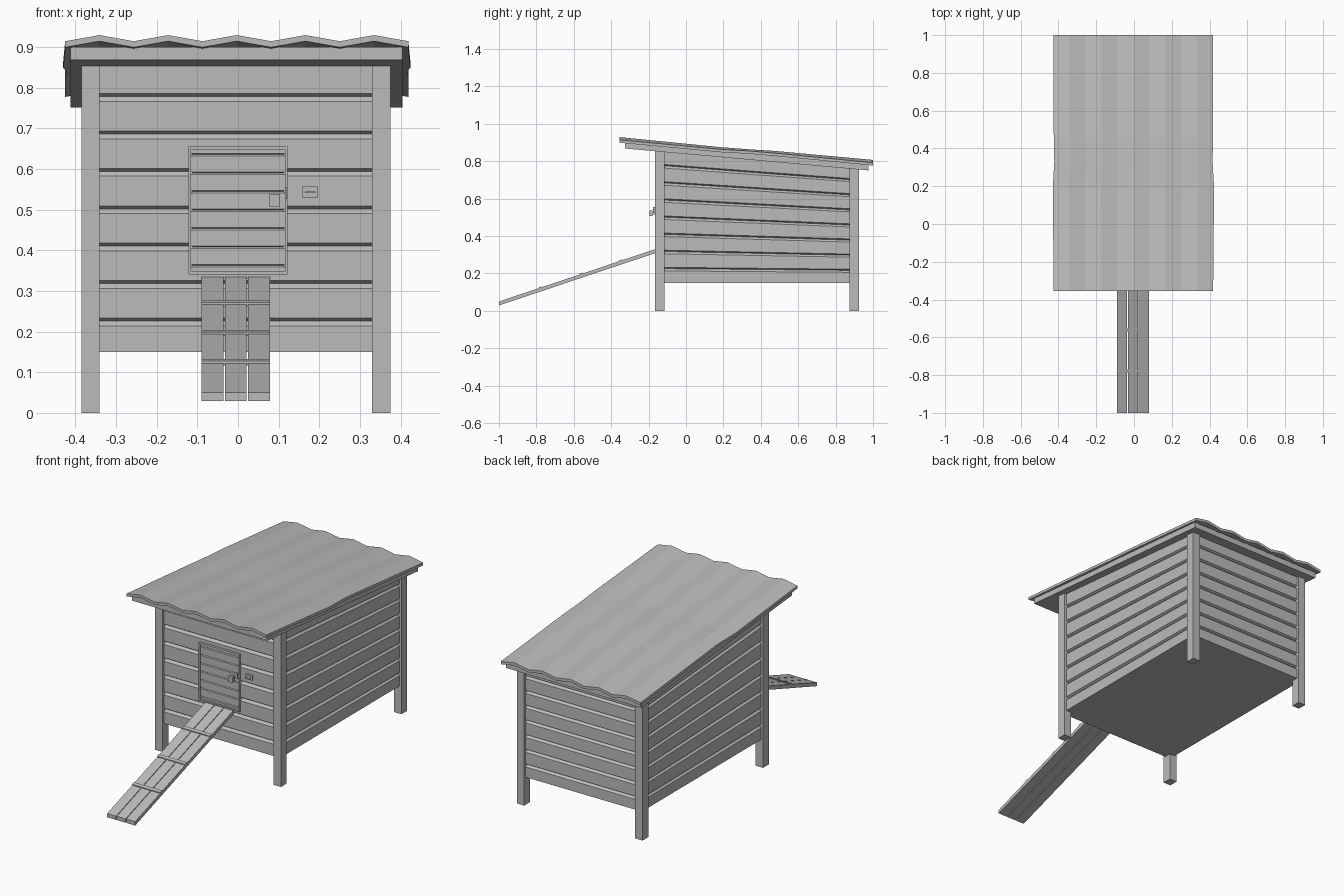
import bpy
import bmesh

cube = bpy.data.objects.get("Cube")
if cube:
    bpy.data.objects.remove(cube, do_unlink=True)

grey = bpy.data.materials.new("weathered grey")
grey.use_nodes = True
grey.diffuse_color = (0.5, 0.5, 0.5, 1)
grey.node_tree.nodes["Principled BSDF"].inputs["Base Color"].default_value = (0.5, 0.5, 0.5, 1)


def finish(name, bm):
    bmesh.ops.recalc_face_normals(bm, faces=bm.faces)
    mesh = bpy.data.meshes.new(name)
    bm.to_mesh(mesh)
    bm.free()
    mesh.materials.append(grey)
    obj = bpy.data.objects.new(name, mesh)
    bpy.context.collection.objects.link(obj)
    return obj


def loft(name, rings):
    """Skin a stack of equal point rings and cap both ends."""
    bm = bmesh.new()
    loops = [[bm.verts.new(p) for p in ring] for ring in rings]
    n = len(loops[0])
    for a, b in zip(loops, loops[1:]):
        for i in range(n):
            j = (i + 1) % n
            bm.faces.new((a[i], a[j], b[j], b[i]))
    bm.faces.new(loops[0])
    bm.faces.new(loops[-1])
    return finish(name, bm)


def slab(name, x, y, z, slope=0.0):
    """Box whose top and bottom may climb along y."""
    rise = slope * (y[1] - y[0])
    return loft(name, [[(x[0], y[0], h), (x[1], y[0], h),
                        (x[1], y[1], h + rise), (x[0], y[1], h + rise)] for h in z])


def boarded_block(name, x, y, z, grooves, depth, width, fall=0.0):
    """Block with V grooves all round; fall lowers the back toward the top."""
    levels = [(z[0], 0)]
    for g in grooves:
        levels += [(g - width, 0), (g, depth), (g + width * 0.6, 0)]
    levels.append((z[1], 0))
    rings = []
    for h, d in levels:
        back = h - fall * (h - z[0]) / (z[1] - z[0])
        rings.append([(x[0] + d, y[0] + d, h), (x[1] - d, y[0] + d, h),
                      (x[1] - d, y[1] - d, back), (x[0] + d, y[1] - d, back)])
    return loft(name, rings)


# House body with lapped siding
boarded_block("siding_walls", (-0.372, 0.362), (-0.152, 0.912), (0.15, 0.865),
              [0.226 + 0.092 * k for k in range(7)], 0.012, 0.012, 0.09)

# Corner posts
for end, y, top in (("front", (-0.165, -0.115), 0.862), ("back", (0.875, 0.925), 0.768)):
    for side, x in (("right", (-0.385, -0.34)), ("left", (0.33, 0.375))):
        slab(f"{end}_{side}_post", x, y, (0, top))

# Roof deck
slab("roof_deck", (-0.412, 0.405), (-0.325, 0.975), (0.868, 0.9), -0.09)

# Corrugated roof sheet, slightly sagged and uneven along its length
rings = []
for y, lift, wave, spread in ((-0.355, 0, 1, 0), (0.19, -0.002, 0.8, 0.005),
                              (0.33, 0.003, 0.6, -0.003), (0.48, 0.004, 0.8, 0), (1.0, 0, 1, 0)):
    base = 0.914 - 0.09 * (y + 0.355) + lift
    top = []
    for i in range(11):
        x = -0.003 + (0.422 + spread) * (i - 5) / 5
        top.append((x, y, base + (0.015 * wave if i % 2 else 0)))
    bottom = [(x, y, z - 0.015) for x, y, z in reversed(top)]
    rings.append(top + bottom)
loft("corrugated_roof", rings)

# Door panel and its frame
boarded_block("door_panel", (-0.115, 0.115), (-0.16, -0.13), (0.348, 0.648),
              [0.363 + 0.0455 * k for k in range(7)], 0.004, 0.004)
for side, x in (("right", (-0.122, -0.115)), ("left", (0.115, 0.122))):
    slab(f"door_frame_{side}", x, (-0.165, -0.13), (0.34, 0.655))
for part, z in (("bottom", (0.34, 0.348)), ("top", (0.648, 0.655))):
    slab(f"door_frame_{part}", (-0.115, 0.115), (-0.165, -0.13), z)

# Latch: knob, bolt and catch
slab("door_knob_stem", (0.083, 0.095), (-0.18, -0.15), (0.515, 0.529))
slab("door_knob", (0.076, 0.103), (-0.196, -0.178), (0.507, 0.537))
slab("latch_bolt", (0.116, 0.121), (-0.176, -0.15), (0.526, 0.556))
slab("latch_plate", (0.157, 0.197), (-0.158, -0.145), (0.53, 0.557))
slab("latch_catch", (0.165, 0.19), (-0.176, -0.15), (0.541, 0.545))

# Entry ramp: three planks with cross cleats
for i in range(3):
    x = -0.09 + 0.0575 * i
    slab(f"ramp_plank_{i + 1}", (x, x + 0.054), (-1.0, -0.15), (0.029, 0.05), 0.335)
for i, y in enumerate((-0.785, -0.57, -0.355)):
    z = 0.05 + 0.335 * (y + 1)
    slab(f"ramp_cleat_{i + 1}", (-0.09, 0.079), (y, y + 0.016), (z - 0.005, z + 0.005), 0.335)
